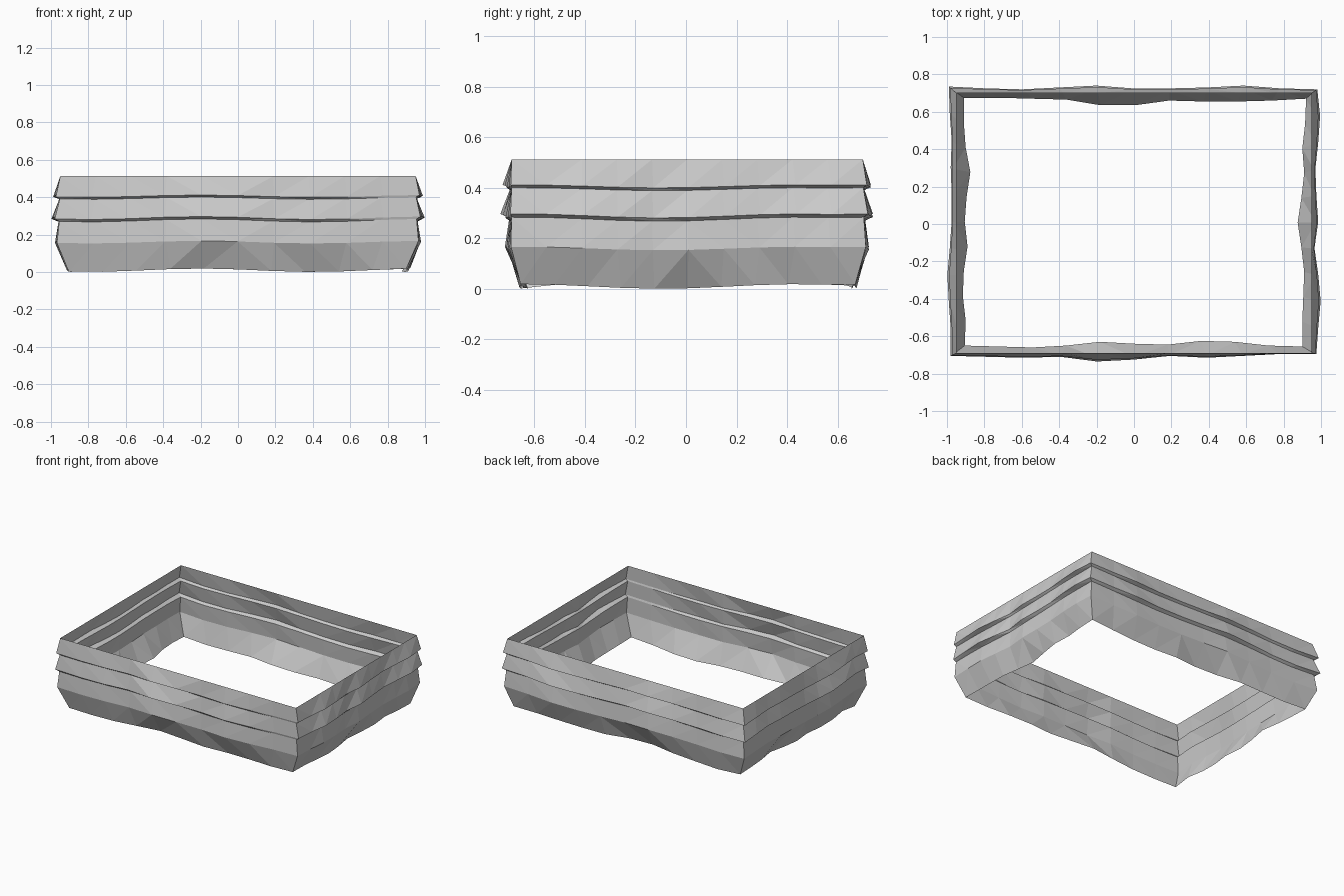
import bpy, bmesh, math

if "Cube" in bpy.data.objects:
    bpy.data.objects.remove(bpy.data.objects["Cube"])

N = 10  # segments per side

# Wavy distance of each wall from the centre, counter-clockwise: front, right, back, left
# (axis, sign, straight top rim, widest tier edge, bottom hem)
WALLS = [
    ("y", -1, .69, [.705, .71, .715, .71, .735, .725, .705, .715, .705, .695, .695],
                   [.65, .655, .66, .65, .63, .64, .645, .625, .63, .65, .655]),
    ("x", 1, .95, [.975, .985, .998, .985, .965, .985, .975, .97, .985, .995, .98],
                  [.90, .90, .905, .91, .895, .875, .895, .91, .90, .915, .92]),
    ("y", 1, .70, [.72, .725, .74, .73, .725, .725, .74, .73, .72, .725, .735],
                  [.67, .66, .655, .655, .66, .635, .635, .665, .67, .675, .675]),
    ("x", -1, .95, [.99, .985, .975, .98, .975, .975, .985, .998, .99, .98, .98],
                   [.91, .91, .90, .875, .895, .905, .89, .91, .915, .90, .905]),
]

# Profile from top to bottom: (height, wave height, flare from rim to tier edge or hem)
PROFILE = [
    (.513, 0, 0.0),
    (.406, .006, .8),
    (.395, .006, .1),
    (.289, .008, 1.0),
    (.276, .008, .2),
    (.160, .007, .6),
    (.010, .009, None),
]


def distance(wall, i, flare):
    axis, sign, rim, edge, hem = WALLS[wall % 4]
    d = hem[i] if flare is None else rim + flare * (edge[i] - rim)
    return sign * d


def ring(z, wave, flare):
    pts = []
    for w in range(4):
        # The neighbouring walls decide where this wall starts and ends
        a = distance(w - 1, N, flare)
        b = distance(w + 1, 0, flare)
        for i in range(N):
            along = a + (b - a) * i / N
            out = distance(w, i, flare)
            if WALLS[w][0] == "y":
                h = math.cos(2 * math.pi * (along + .2) / 1.2)
                pts.append((along, out, z + wave * h))
            else:
                h = -math.cos(2 * math.pi * (along + .1) / 1.1)
                pts.append((out, along, z + wave * h))
    return pts


# Tiered, open-ended skirt made of one thin sheet
bm = bmesh.new()
rings = [[bm.verts.new(p) for p in ring(*row)] for row in PROFILE]
for upper, lower in zip(rings, rings[1:]):
    for i in range(len(upper)):
        j = (i + 1) % len(upper)
        bm.faces.new((lower[i], lower[j], upper[j], upper[i]))
bmesh.ops.triangulate(bm, faces=bm.faces[:])
mesh = bpy.data.meshes.new("tiered_skirt")
bm.to_mesh(mesh)
bm.free()
skirt = bpy.data.objects.new("tiered_skirt", mesh)
bpy.context.collection.objects.link(skirt)
